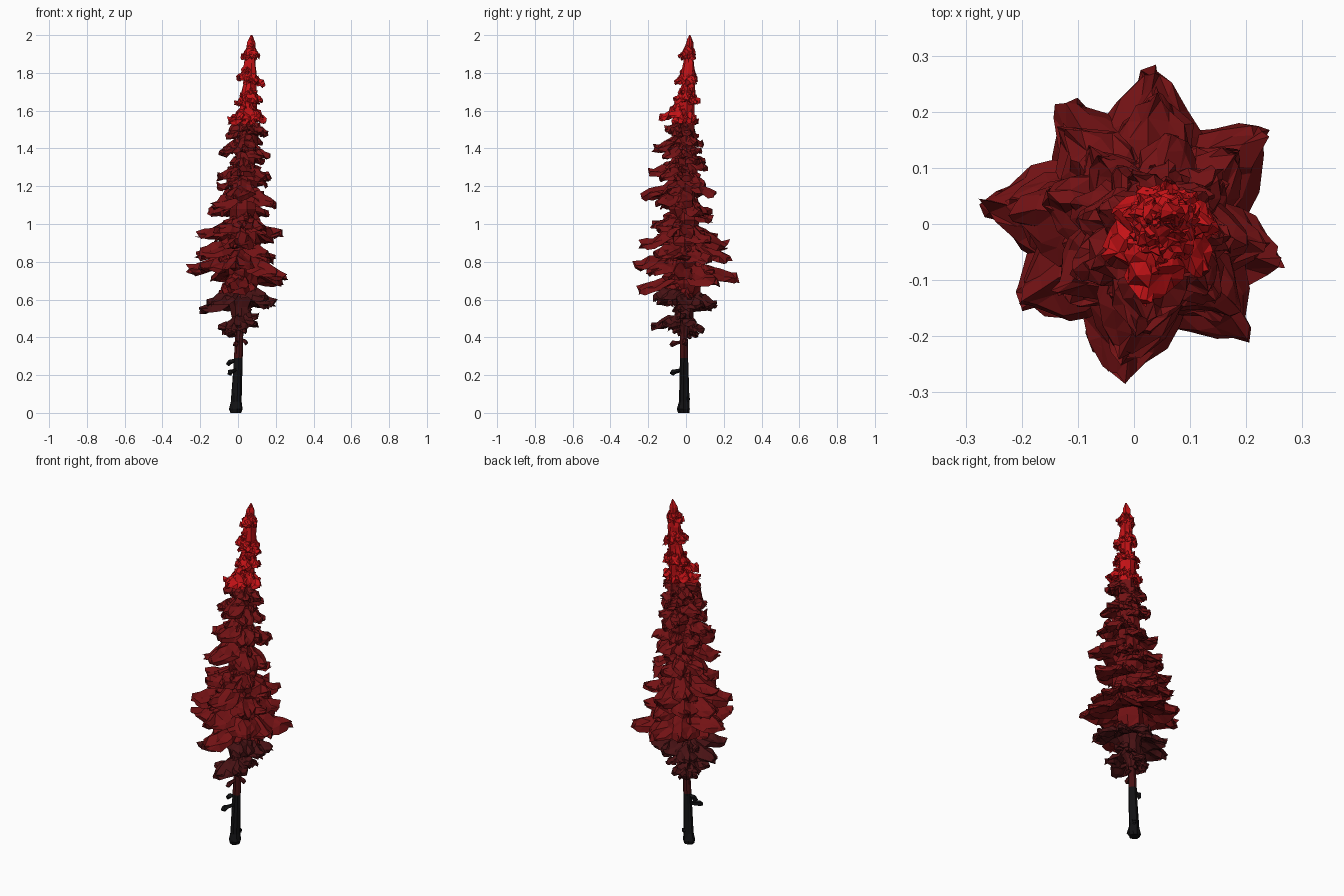
import bpy, bmesh, random
from math import sin, cos, pi, radians
from mathutils import Vector

random.seed(7)
cube = bpy.data.objects.get("Cube")
if cube:
    bpy.data.objects.remove(cube, do_unlink=True)


def material(name, colour):
    m = bpy.data.materials.new(name)
    m.use_nodes = True
    m.diffuse_color = (*colour, 1)
    bsdf = next(n for n in m.node_tree.nodes if n.type == 'BSDF_PRINCIPLED')
    bsdf.inputs["Base Color"].default_value = (*colour, 1)
    bsdf.inputs["Roughness"].default_value = 0.9
    return m


MATS = [material("charred black", (0.006, 0.006, 0.007)),
        material("dark maroon", (0.065, 0.006, 0.007)),
        material("deep red", (0.17, 0.006, 0.007)),
        material("bright red", (0.55, 0.006, 0.008))]


def band(z):
    """Colour index for a height."""
    return sum(z > limit for limit in (0.29, 0.62, 1.53))


def axis(z):
    """Centre of the leaning trunk."""
    return Vector((-0.012 + 0.042 * z, -0.012 + 0.004 * z ** 3, z))


def jitter(amount):
    return Vector([random.uniform(-amount, amount) for _ in range(3)])


def loft(bm, rings, index=None):
    """Skin closed rings and cap both ends; colour by index or by height."""
    rows = [[bm.verts.new(p) for p in ring] for ring in rings]
    n = len(rows[0])
    faces = [bm.faces.new((a[i], a[(i + 1) % n], b[(i + 1) % n], b[i]))
             for a, b in zip(rows, rows[1:]) for i in range(n)]
    faces += [bm.faces.new(rows[0][::-1]), bm.faces.new(rows[-1])]
    for f in faces:
        f.material_index = band(f.calc_center_median().z) if index is None else index


def finish(bm, name):
    bmesh.ops.triangulate(bm, faces=bm.faces[:])
    bmesh.ops.recalc_face_normals(bm, faces=bm.faces[:])
    mesh = bpy.data.meshes.new(name)
    bm.to_mesh(mesh)
    bm.free()
    for m in MATS:
        mesh.materials.append(m)
    obj = bpy.data.objects.new(name, mesh)
    bpy.context.collection.objects.link(obj)
    return obj


def column(name, profile, sides, rough):
    """Rough upright body around the trunk axis from (height, radius) pairs."""
    bm = bmesh.new()
    rings = []
    for z, r in profile:
        ring = []
        for i in range(sides):
            a = 2 * pi * i / sides
            k = r * random.uniform(1 - rough, 1 + rough)
            ring.append(axis(z) + Vector((k * cos(a), k * sin(a), 0)))
        rings.append(ring)
    loft(bm, rings)
    return finish(bm, name)


# Trunk with flared foot
column("trunk", [(0, .03), (.02, .036), (.06, .028), (.29, .023), (.45, .021),
                 (.62, .02), (1.53, .014), (1.9, .006)], 9, 0.12)

# Dense inner foliage, pinched and swollen between heights
body = [(.41, .022), (.5, .045), (.62, .07), (.75, .09), (.9, .08), (1.2, .06),
        (1.53, .045), (1.85, .03), (1.96, .02), (2, .004)]
profile = []
for (z0, r0), (z1, r1) in zip(body, body[1:]):
    steps = max(1, round((z1 - z0) / 0.055))
    for s in range(steps):
        t = s / steps
        profile.append((z0 + (z1 - z0) * t, r0 + (r1 - r0) * t))
column("inner_foliage", profile + body[-1:], 9, 0.25)

# Bough cross-section (across, up) and width along its length
SECTION = [(-1, -.7), (-.8, -.1), (-.4, .15), (0, .6), (.4, .15), (.8, -.1),
           (1, -.7), (.45, -.4), (0, -.6), (-.45, -.4)]
WIDTH = [.3, .55, .8, 1, .97, .78, .35]


def bough(bm, angle, tip_z, reach, drop, scale=1):
    """Drooping clump of needles, concave along its ridge, blunt at the tip."""
    out = Vector((cos(angle), sin(angle), 0))
    side = Vector((-out.y, out.x, 0))
    half = (0.27 * reach + 0.014) * scale
    thick = 0.11 * reach + 0.018
    rings = []
    for i, w in enumerate(WIDTH):
        t = i / (len(WIDTH) - 1)
        centre = axis(tip_z) + out * reach * t
        centre.z += drop * (1 - t) ** 1.6 + random.uniform(-.006, .006)
        ring = []
        for u, v in SECTION:
            sweep = -abs(u) * 0.1 * reach * t
            ring.append(centre + side * u * half * w + out * sweep
                        + Vector((0, 0, v * thick * (0.6 + 0.4 * w)))
                        + jitter(0.007 + 0.012 * reach))
        rings.append(ring)
    loft(bm, rings, band(tip_z))


# (tip height, reach from the middle) of the boughs on each side
LEFT = [(.51, .11), (.59, .21), (.72, .27), (.83, .2), (.95, .24), (1.11, .21), (1.25, .18),
        (1.36, .17), (1.48, .16), (1.55, .15), (1.66, .13), (1.74, .14), (1.89, .11)]
BACK = [(.44, .1), (.58, .17), (.71, .28), (.82, .24), (.89, .23), (1.02, .15), (1.16, .17),
        (1.3, .12), (1.39, .09), (1.54, .06), (1.65, .08), (1.76, .06), (1.89, .05)]
RIGHT = [(.43, .08), (.55, .21), (.76, .27), (.84, .23), (.94, .22), (1.07, .17), (1.2, .12),
         (1.38, .1), (1.47, .07), (1.56, .04), (1.64, .02), (1.77, .01), (1.89, -.01)]
FRONT = [(.46, .19), (.65, .26), (.78, .28), (.89, .25), (1, .18), (1.15, .24), (1.27, .2),
         (1.4, .17), (1.5, .11), (1.57, .14), (1.66, .06), (1.76, .05), (1.89, .03)]
SIDES = [(-8, LEFT), (84, BACK), (168, RIGHT), (262, FRONT)]

for tier in range(len(LEFT)):
    spots = []
    for degrees, boughs in SIDES:
        z, reach = boughs[tier]
        d = Vector((cos(radians(degrees)), sin(radians(degrees)), 0))
        spots.append((degrees, z, reach - axis(z).dot(d)))
    # In-between boughs blend their two neighbours
    for i in range(4):
        a, b = spots[i], spots[(i + 1) % 4]
        turn = (b[0] - a[0]) % 360
        spots.append((a[0] + turn / 2, (a[1] + b[1]) / 2 + random.uniform(-.02, .02),
                      (a[2] + b[2]) / 2 * random.uniform(.9, 1.05)))
    bm = bmesh.new()
    for degrees, z, reach in spots:
        angle = radians(degrees + random.uniform(-7, 7))
        reach = max(reach, 0.035)
        drop = 0.3 * reach + 0.025 if z < 1.5 else min(0.075, 1.98 - z)
        bough(bm, angle, z, reach, drop)
        # Shorter clump layered on top
        if 0.5 < z < 1.8:
            bough(bm, angle + random.uniform(-.4, .4), z + 0.035, reach * 0.62, drop, 0.9)
    finish(bm, f"bough_tier_{tier + 1}")

# Bare snapped twigs on the lower trunk: direction, height, length
bm = bmesh.new()
for degrees, z, length in [(235, .21, .085), (185, .26, .06), (255, .36, .075), (10, .37, .05),
                           (200, .42, .08), (90, .4, .04), (300, .43, .07), (60, .07, .035)]:
    a = radians(degrees)
    out, side = Vector((cos(a), sin(a), 0)), Vector((-sin(a), cos(a), 0))
    rings = []
    for t, r in [(0, .008), (.5, .012), (.8, .017), (1, .005)]:
        c = axis(z) + out * length * t + Vector((0, 0, 0.02 * (1 - t)))
        rings.append([c + side * r * cos(k * pi / 2.5) + Vector((0, 0, r * sin(k * pi / 2.5)))
                      + jitter(0.003) for k in range(5)])
    loft(bm, rings)
finish(bm, "dead_twigs")
